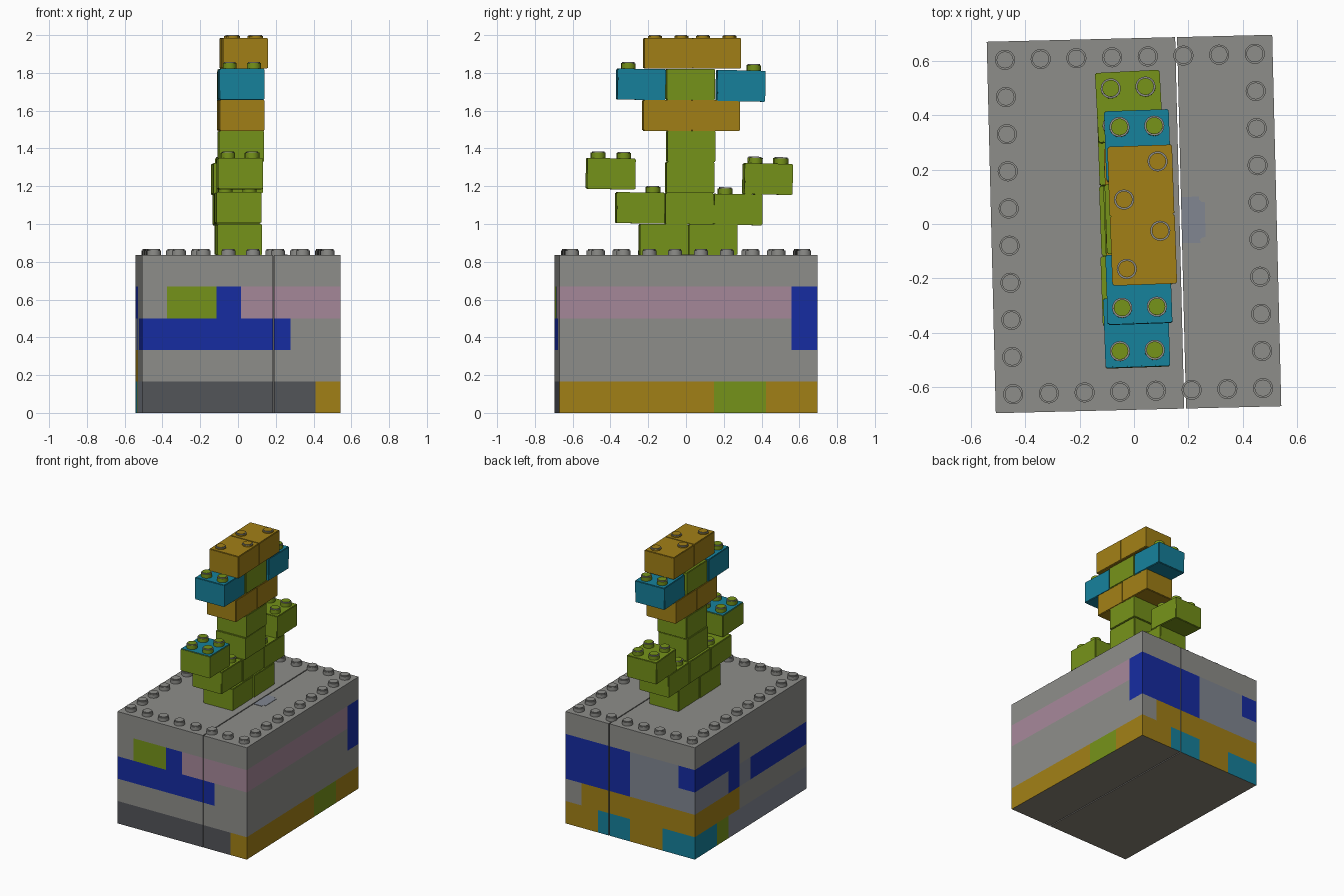
import bpy, bmesh, math
from mathutils import Matrix, Vector

cube = bpy.data.objects.get("Cube")
if cube:
    bpy.data.objects.remove(cube, do_unlink=True)

COLOURS = {
    "a": ("grey", (0.27, 0.27, 0.255)),
    "s": ("slate_grey", (0.22, 0.24, 0.285)),
    "d": ("dark_grey", (0.085, 0.09, 0.1)),
    "p": ("pink", (0.38, 0.245, 0.32)),
    "b": ("blue", (0.008, 0.025, 0.36)),
    "l": ("lime_green", (0.18, 0.29, 0.01)),
    "y": ("yellow", (0.36, 0.215, 0.008)),
    "c": ("azure", (0.008, 0.22, 0.33)),
    "t": ("underside_grey", (0.25, 0.225, 0.18)),
}
KEYS = list(COLOURS)
MATS = []
for name, rgb in COLOURS.values():
    m = bpy.data.materials.new(name)
    m.use_nodes = True
    m.diffuse_color = (*rgb, 1)
    shader = m.node_tree.nodes["Principled BSDF"]
    shader.inputs["Base Color"].default_value = (*rgb, 1)
    shader.inputs["Roughness"].default_value = 0.6
    MATS.append(m)

TURN = math.radians(1.4)          # the whole stack stands slightly turned
W, D, LAYER = 1.05, 1.366, 0.167
H = LAYER * 5
NX, NY = 8, 10
PX, PY = W / NX, D / NY


def finish(bm, name, smooth=False):
    mesh = bpy.data.meshes.new(name)
    bm.to_mesh(mesh)
    bm.free()
    for m in MATS:
        mesh.materials.append(m)
    ob = bpy.data.objects.new(name, mesh)
    bpy.context.collection.objects.link(ob)
    if smooth:
        bpy.ops.object.select_all(action="DESELECT")
        ob.select_set(True)
        bpy.context.view_layer.objects.active = ob
        bpy.ops.object.shade_smooth_by_angle(angle=math.radians(40))
    return ob


def add_box(bm, lo, hi):
    lo, hi = Vector(lo), Vector(hi)
    size = hi - lo
    mat = Matrix.Translation((lo + hi) / 2) @ Matrix.Diagonal((*size, 1))
    return bmesh.ops.create_cube(bm, size=1, matrix=mat)["verts"]


def add_stud(bm, x, y, z, key, height=0.032, radius=0.037):
    # short cylinder sunk a little into the surface, with a softened rim
    verts = bmesh.ops.create_cone(
        bm, cap_ends=True, segments=20, radius1=radius, radius2=radius,
        depth=height + 0.01,
        matrix=Matrix.Translation((x, y, z + (height - 0.01) / 2)))["verts"]
    faces = {f for v in verts for f in v.link_faces}
    for f in faces:
        f.material_index = KEYS.index(key)
    rim = [e for e in {e for v in verts for e in v.link_edges}
           if all(v.co.z > z + height / 2 for v in e.verts)]
    bmesh.ops.bevel(bm, geom=rim, offset=0.006, segments=2, affect="EDGES")


# Colour of each stud-wide cell, bottom layer first.
# Front and back run from -x to +x, the two sides from front to back.
G8, G10 = "a" * NX, "a" * NY
FRONT = ["dddddddy", G8, "bbbbbbaa", "allbpppp", G8]
BACK = ["ccyyccyy", "yyyyyyya", "ssssbbbb", "bsssbbbb", G8]
PLUS_X = ["yyyyyyllyy", G10, "aaaaaaaaab", "pppppppppb", G10]
MINUS_X = ["ssssssslcc", "aaaaaayyyy", "bbbbbsbsss", "aaaaaabbbb", G10]


def wall_colour(face):
    c, n = face.calc_center_median(), face.normal
    layer = min(4, int(c.z / LAYER))
    i = max(0, min(NX - 1, int((c.x + W / 2) / PX)))
    j = max(0, min(NY - 1, int((c.y + D / 2) / PY)))
    if n.z < -0.5:
        return "t"
    if n.y < -0.5:
        return FRONT[layer][i]
    if n.y > 0.5:
        return BACK[layer][i]
    if n.x > 0.5 and c.x > W / 4:
        return PLUS_X[layer][j]
    if n.x < -0.5 and c.x < -W / 4:
        return MINUS_X[layer][j]
    return "a"


# Base: two blocks with a narrow slit between them
def base_block(name, x0, x1):
    bm = bmesh.new()
    add_box(bm, (x0, -D / 2, 0), (x1, D / 2, H))
    cuts = [((0, 0, LAYER * k), (0, 0, 1)) for k in range(1, 5)]
    cuts += [((-W / 2 + PX * k, 0, 0), (1, 0, 0)) for k in range(1, NX)]
    cuts += [((0, -D / 2 + PY * k, 0), (0, 1, 0)) for k in range(1, NY)]
    for co, no in cuts:
        geom = bm.verts[:] + bm.edges[:] + bm.faces[:]
        bmesh.ops.bisect_plane(bm, geom=geom, plane_co=co, plane_no=no)
    bm.normal_update()
    for f in bm.faces:
        f.material_index = KEYS.index(wall_colour(f))
    finish(bm, name).rotation_euler.z = TURN


base_block("base_wide_block", -W / 2, 0.168)
base_block("base_narrow_block", 0.175, W / 2)

# Studs around the rim of the base
bm = bmesh.new()
for i in range(NX):
    for j in range(NY):
        if i in (0, NX - 1) or j in (0, NY - 1):
            add_stud(bm, (i + 0.5) * PX - W / 2, (j + 0.5) * PY - D / 2, H, "a")
finish(bm, "base_rim_studs", True).rotation_euler.z = TURN

# Small inlay beside the slit
bm = bmesh.new()
verts = add_box(bm, (0.176, -0.075, H - 0.002), (0.262, 0.095, H + 0.003))
corners = [e for e in bm.edges
           if abs(e.verts[0].co.z - e.verts[1].co.z) > 0.004
           and e.verts[0].co.x > 0.2]
bmesh.ops.bevel(bm, geom=corners, offset=0.02, segments=3, affect="EDGES")
for f in bm.faces:
    f.material_index = KEYS.index("s")
finish(bm, "base_inlay").rotation_euler.z = TURN


# Tower bricks
def brick(name, x, y, z, key, studs=(), stud_key=None, top_key=None,
          turn=2.0, stud_height=0.035, tilt=0.0):
    bm = bmesh.new()
    bw, bd, bh = 0.238, 0.256, 0.164
    add_box(bm, (-bw / 2, -bd / 2, 0), (bw / 2, bd / 2, bh))
    bmesh.ops.bevel(bm, geom=bm.edges[:], offset=0.004, segments=2,
                    affect="EDGES")
    bm.normal_update()
    for f in bm.faces:
        top = top_key and f.normal.z > 0.9
        f.material_index = KEYS.index(top_key if top else key)
    for sx, sy in studs:
        add_stud(bm, sx * 0.064, sy * 0.068, bh, stud_key or key, stud_height)
    ob = finish(bm, name, True)
    ob.location = (x, y, z)
    ob.rotation_euler = (math.radians(tilt), 0, math.radians(turn))


FRONT_PAIR = [(-1, -1), (1, -1)]
BACK_PAIR = [(-1, 1), (1, 1)]
DIAGONAL = [(-1, -1), (1, 1)]
FOUR = FRONT_PAIR + BACK_PAIR

Z = [H + 0.1645 * k for k in range(7)]

brick("foot_front", 0.005, -0.12, Z[0], "l")
brick("foot_back", 0.0, 0.14, Z[0], "l")

brick("arm_front", 0.0, -0.245, Z[1] + 0.004, "l", BACK_PAIR, tilt=-0.6)
brick("waist", -0.005, 0.015, Z[1], "l")
brick("arm_back", -0.012, 0.272, Z[1] - 0.005, "l", FRONT_PAIR, tilt=-0.8)

brick("hand_front", 0.01, -0.4, Z[2] + 0.02, "l", FOUR, top_key="c", tilt=-0.8)
brick("chest", 0.01, 0.02, Z[2], "l")
brick("hand_back", -0.018, 0.43, Z[2] - 0.008, "l", FOUR, turn=3.0, tilt=-1.2)

brick("neck", 0.015, 0.025, Z[3], "l")

brick("lower_head_front", 0.018, -0.1, Z[4], "y")
brick("lower_head_back", 0.012, 0.155, Z[4], "y")

brick("ear_front", 0.018, -0.24, Z[5], "c", FRONT_PAIR, "l", tilt=-0.6)
brick("middle_head", 0.015, 0.022, Z[5], "l")
brick("ear_back", 0.013, 0.287, Z[5] - 0.008, "c", BACK_PAIR, "l", tilt=-1.2)

brick("upper_head_front", 0.035, -0.095, Z[6], "y", DIAGONAL, stud_height=0.015)
brick("upper_head_back", 0.025, 0.16, Z[6], "y", DIAGONAL, stud_height=0.015)
